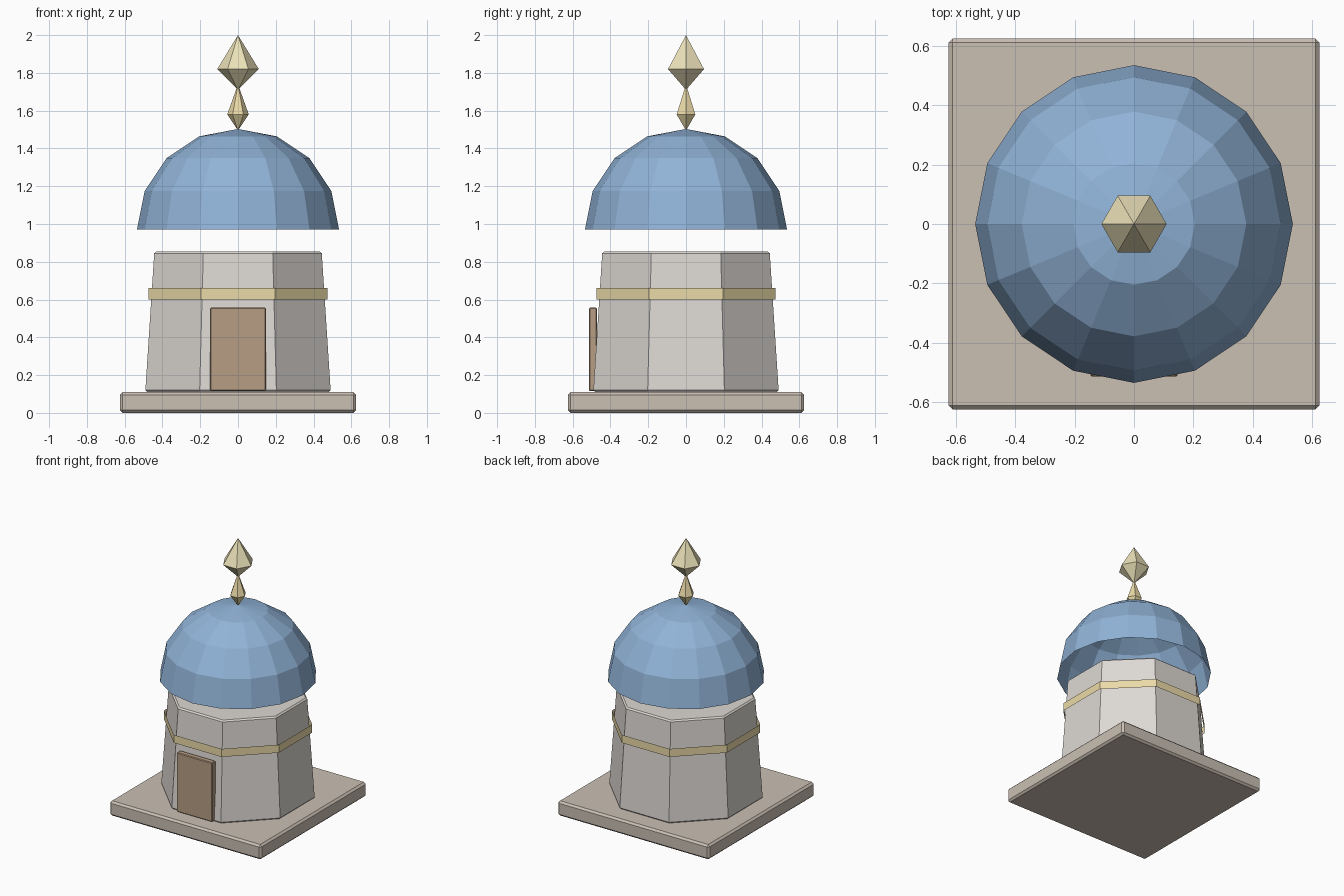
import bpy
from math import cos, sin, tan, pi

if "Cube" in bpy.data.objects:
    bpy.data.objects.remove(bpy.data.objects["Cube"])


def material(name, rgb):
    m = bpy.data.materials.new(name)
    m.diffuse_color = (*rgb, 1)
    m.use_nodes = True
    m.node_tree.nodes["Principled BSDF"].inputs["Base Color"].default_value = m.diffuse_color
    return m


STONE = material("stone", (0.72, 0.69, 0.65))
TAN = material("tan", (0.59, 0.52, 0.45))
GOLD = material("gold", (0.83, 0.70, 0.39))
PALE_GOLD = material("pale_gold", (0.83, 0.75, 0.48))
BLUE = material("blue", (0.28, 0.45, 0.68))
BROWN = material("brown", (0.47, 0.34, 0.23))


def bevel(obj, width, segments=1):
    mod = obj.modifiers.new("bevel", 'BEVEL')
    mod.width = width
    mod.segments = segments
    mod.limit_method = 'ANGLE'
    mod.angle_limit = 1.0  # leaves the shallow octagon corners sharp


def lathe(name, profile, sides, mat, turn=0.0, caps=False):
    """Flat-sided revolve of (radius, z) points; radius 0 makes a tip."""
    verts, rings, faces = [], [], []
    for r, z in profile:
        n = sides if r > 0 else 1
        rings.append([len(verts) + i for i in range(n)])
        verts += [(r * cos(turn + 2 * pi * i / sides),
                   r * sin(turn + 2 * pi * i / sides), z) for i in range(n)]
    for a, b in zip(rings, rings[1:]):
        for i in range(sides):
            j = (i + 1) % sides
            quad = [a[i % len(a)], a[j % len(a)], b[j % len(b)], b[i % len(b)]]
            faces.append(list(dict.fromkeys(quad)))
    if caps:
        faces += [rings[0][::-1], rings[-1]]
    mesh = bpy.data.meshes.new(name)
    mesh.from_pydata(verts, [], faces)
    mesh.materials.append(mat)
    obj = bpy.data.objects.new(name, mesh)
    bpy.context.collection.objects.link(obj)
    return obj


def box(name, lo, hi, mat, width):
    bpy.ops.mesh.primitive_cube_add(
        size=1, location=[(a + b) / 2 for a, b in zip(lo, hi)])
    obj = bpy.context.object
    obj.name = name
    for v in obj.data.vertices:
        v.co = [c * (b - a) for c, a, b in zip(v.co, lo, hi)]
    obj.data.materials.append(mat)
    bevel(obj, width)
    return obj


# Square plinth
box("plinth", (-0.625, -0.625, 0), (0.625, 0.625, 0.11), TAN, 0.014)

# Tapered octagonal tower, a flat side facing front
OCT = 1 / cos(pi / 8)  # flat-side distance to corner radius
tower = lathe("tower", [(0.491 * OCT, 0.11), (0.443 * OCT, 0.855)], 8,
              STONE, pi / 8, caps=True)
bevel(tower, 0.01)

# Open band standing just off the wall
lathe("band", [(0.475 * OCT, 0.60), (0.475 * OCT, 0.66)], 8, GOLD, pi / 8)

# Door on the front side
box("door", (-0.147, -0.514, 0.115), (0.147, -0.472, 0.557), BROWN, 0.005)

# Open half-sphere dome, floating above the tower
R = 0.535
lathe("dome", [(R * cos(a), 0.97 + R * sin(a)) for a in
               (0, pi / 8, pi / 4, 3 * pi / 8)] + [(0, 0.97 + 0.533)], 16, BLUE)

# Two stacked six-sided spindles
lathe("lower_finial", [(0, 1.495), (0.057, 1.58), (0.007, 1.72)], 6, GOLD)
lathe("upper_finial", [(0, 1.71), (0.11, 1.82), (0, 2.0)], 6, PALE_GOLD)
